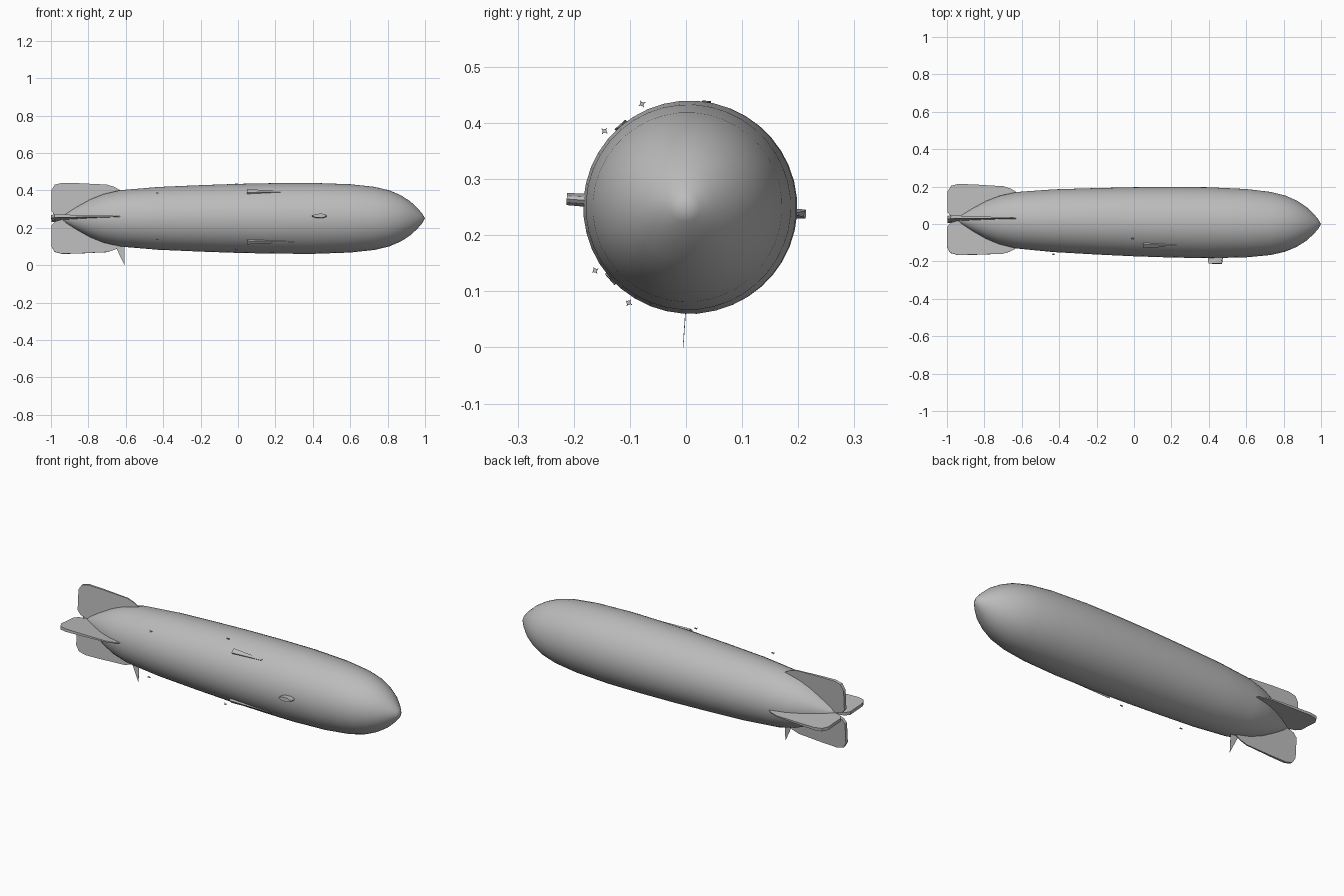
import bpy, bmesh, math
from mathutils import Matrix, Vector

cube = bpy.data.objects.get("Cube")
if cube:
    bpy.data.objects.remove(cube, do_unlink=True)

grey = bpy.data.materials.new("silver grey")
grey.use_nodes = True
COLOUR = (0.5, 0.5, 0.5, 1)
grey.diffuse_color = COLOUR
grey.node_tree.nodes["Principled BSDF"].inputs["Base Color"].default_value = COLOUR

# The whole ship is rolled a little about its long axis and slightly yawed
POSE = (Matrix.Translation((0, 0.012, 0.25)) @ Matrix.Rotation(-0.013, 4, 'Z')
        @ Matrix.Rotation(math.radians(-3.8), 4, 'X'))


def finish(name, bm, roll=0, smooth=30):
    """Turn a bmesh into a posed object, rolled about the long axis."""
    bmesh.ops.recalc_face_normals(bm, faces=bm.faces)
    mesh = bpy.data.meshes.new(name)
    bm.transform(POSE @ Matrix.Rotation(math.radians(roll), 4, 'X'))
    bm.to_mesh(mesh)
    bm.free()
    mesh.materials.append(grey)
    obj = bpy.data.objects.new(name, mesh)
    bpy.context.collection.objects.link(obj)
    bpy.ops.object.select_all(action='DESELECT')
    obj.select_set(True)
    bpy.context.view_layer.objects.active = obj
    bpy.ops.object.shade_smooth_by_angle(angle=math.radians(smooth))
    return obj


def prism(bm, loop_a, loop_b):
    """Closed solid between two matching outlines."""
    a = [bm.verts.new(p) for p in loop_a]
    b = [bm.verts.new(p) for p in loop_b]
    bm.faces.new(a)
    bm.faces.new(b[::-1])
    for i in range(len(a)):
        j = (i + 1) % len(a)
        bm.faces.new((a[i], b[i], b[j], a[j]))


# Hull: a lathed profile of (x, radius)
PROFILE = [(-0.95, 0), (-0.92, 0.025), (-0.86, 0.063), (-0.79, 0.102),
           (-0.72, 0.13), (-0.63, 0.151), (-0.43, 0.168), (-0.2, 0.178),
           (0, 0.185), (0.2, 0.189), (0.4, 0.19), (0.6, 0.183), (0.73, 0.169),
           (0.81, 0.15), (0.87, 0.124), (0.92, 0.092), (0.96, 0.055),
           (0.985, 0.026), (1.0, 0)]
bm = bmesh.new()
verts = [bm.verts.new((x, 0, r)) for x, r in PROFILE]
edges = [bm.edges.new(pair) for pair in zip(verts, verts[1:])]
bmesh.ops.spin(bm, geom=verts + edges, cent=(0, 0, 0), axis=(1, 0, 0),
               angle=math.tau, steps=40, use_duplicate=False)
bmesh.ops.remove_doubles(bm, verts=bm.verts, dist=0.0005)
finish("hull", bm, smooth=40)

# Four tail fins, thicker towards the trailing edge
FIN = [(-0.62, 0.145), (-0.66, 0.168), (-0.7, 0.181), (-0.77, 0.184),
       (-0.85, 0.188), (-0.94, 0.19), (-0.98, 0.18), (-0.998, 0.15),
       (-0.998, 0.04), (-0.98, 0.018), (-0.92, 0), (-0.8, 0.03)]
for name, roll in (("top", 0), ("right", 90), ("bottom", 180), ("left", 270)):
    bm = bmesh.new()
    sides = [[(x, s * (0.002 + 0.018 * (-0.62 - x)), r) for x, r in FIN]
             for s in (-1, 1)]
    prism(bm, *sides)
    finish(name + "_fin", bm, roll)

# Gondola: a lens outline standing out from the side of the hull
LENS = [(0.395, -0.003), (0.42, -0.011), (0.455, -0.012), (0.475, -0.006),
        (0.48, 0), (0.475, 0.006), (0.455, 0.012), (0.42, 0.011), (0.395, 0.003)]
bm = bmesh.new()
prism(bm, [(x, -0.17, z) for x, z in LENS],
      [(0.437 + (x - 0.437) * 0.85, -0.219, z * 0.9) for x, z in LENS])
finish("gondola", bm)

# Tapered strakes lying on the hull
for name, roll, end, tip in (("upper", 45, 0.23, 0.004), ("lower", 135, 0.3, 0.001)):
    outline = [(0.05, -0.013), (end, -tip), (end, tip), (0.05, 0.013)]
    bm = bmesh.new()
    prism(bm, [(x, t, 0.178) for x, t in outline],
          [(x, t, 0.196 if x < 0.1 else 0.192) for x, t in outline])
    finish(name + "_strake", bm, roll)

# Small engine pods with crossed propeller blades
for place, x, radius, angle in (("middle", -0.005, 0.205, 30), ("rear", -0.43, 0.212, 54)):
    for level, roll in (("upper", angle), ("lower", 180 - angle)):
        bm = bmesh.new()
        bmesh.ops.create_cone(bm, cap_ends=True, segments=8, radius1=0.0025,
                              radius2=0.004, depth=0.012,
                              matrix=Matrix.Translation((x, 0, radius))
                              @ Matrix.Rotation(math.pi / 2, 4, 'Y'))
        for turn in (0, math.pi / 2):
            bmesh.ops.create_cube(bm, size=1, matrix=Matrix.Translation((x - 0.006, 0, radius))
                                  @ Matrix.Rotation(turn, 4, 'X')
                                  @ Matrix.Diagonal(Vector((0.001, 0.0015, 0.013, 1))))
        finish(f"{level}_{place}_engine", bm, roll)

# Thin pointed blade under the tail
BLADE = [(-0.66, -0.14), (-0.607, -0.14), (-0.607, -0.251)]
bm = bmesh.new()
prism(bm, [(x, -0.009, z) for x, z in BLADE], [(x, -0.008, z) for x, z in BLADE])
finish("under_tail_blade", bm)
